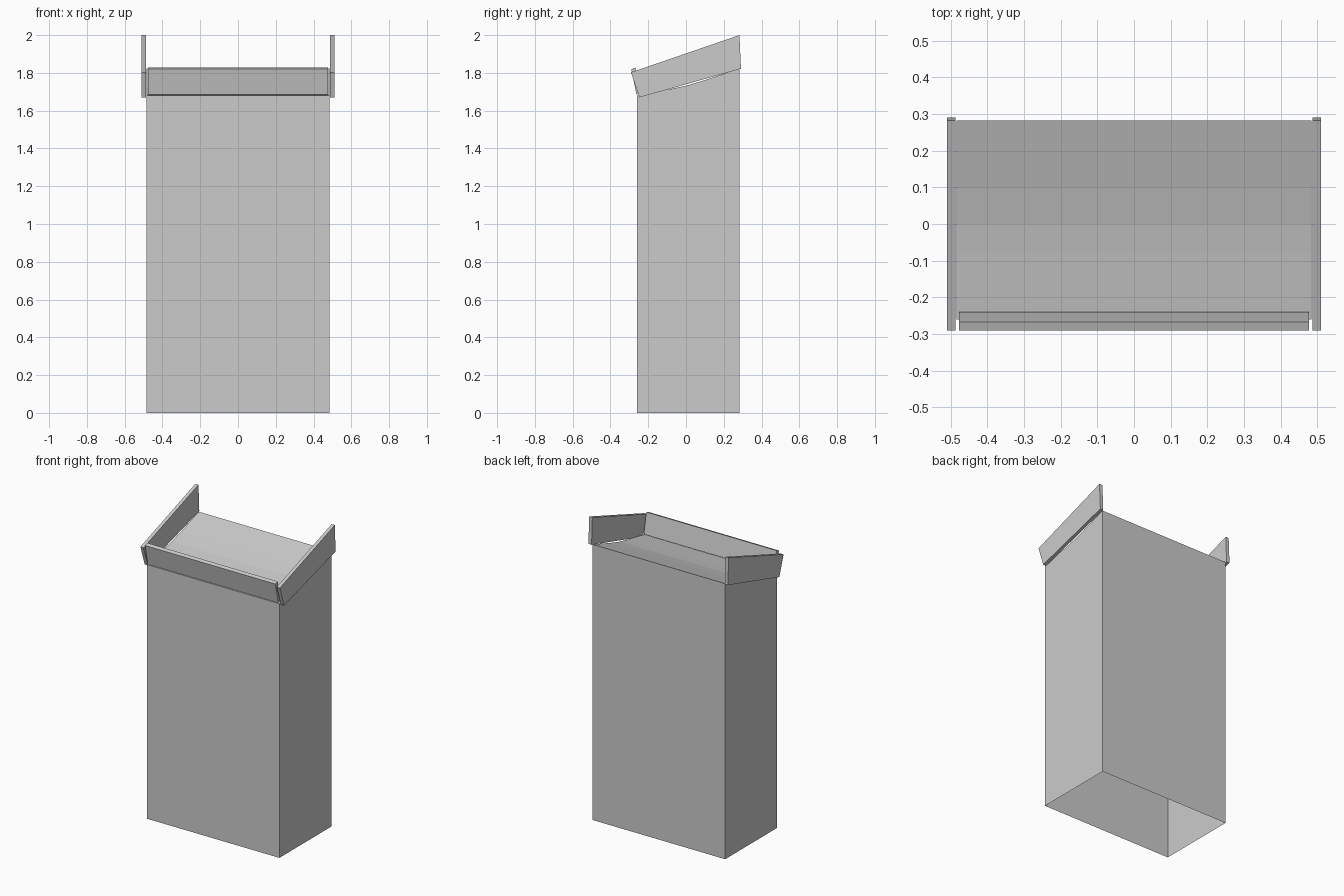
import bpy

if "Cube" in bpy.data.objects:
    bpy.data.objects.remove(bpy.data.objects["Cube"])


def extrude_profile(name, profile, x0, x1, skip=()):
    """Sweep a closed (y, z) profile along x; skip lists edges left open."""
    n = len(profile)
    verts = [(x, y, z) for x in (x0, x1) for y, z in profile]
    faces = [tuple(reversed(range(n))), tuple(range(n, 2 * n))]
    for i in range(n):
        if i not in skip:
            j = (i + 1) % n
            faces.append((i, j, n + j, n + i))
    mesh = bpy.data.meshes.new(name)
    mesh.from_pydata(verts, [], faces)
    mesh.update()
    obj = bpy.data.objects.new(name, mesh)
    bpy.context.collection.objects.link(obj)
    return obj


# Cabinet: thin shell, open underneath, with a slightly dished sloping top
body = [(-0.26, 0), (0.283, 0), (0.283, 1.822), (0.10, 1.762),
        (0.0, 1.732), (-0.08, 1.715), (-0.26, 1.68)]
extrude_profile("lectern_body", body, -0.485, 0.485, skip=(0,))

# Sloping side rails
rail = [(-0.247, 1.67), (0.291, 1.822), (0.283, 2.0), (-0.291, 1.803)]
for name, x0, x1 in (("left_rail", -0.51, -0.487), ("right_rail", 0.487, 0.51)):
    extrude_profile(name, rail, x0, x1)

# Tilted front lip that stops papers sliding off
lip = [(-0.262, 1.685), (-0.24, 1.692), (-0.267, 1.828), (-0.29, 1.82)]
extrude_profile("front_lip", lip, -0.477, 0.477)
